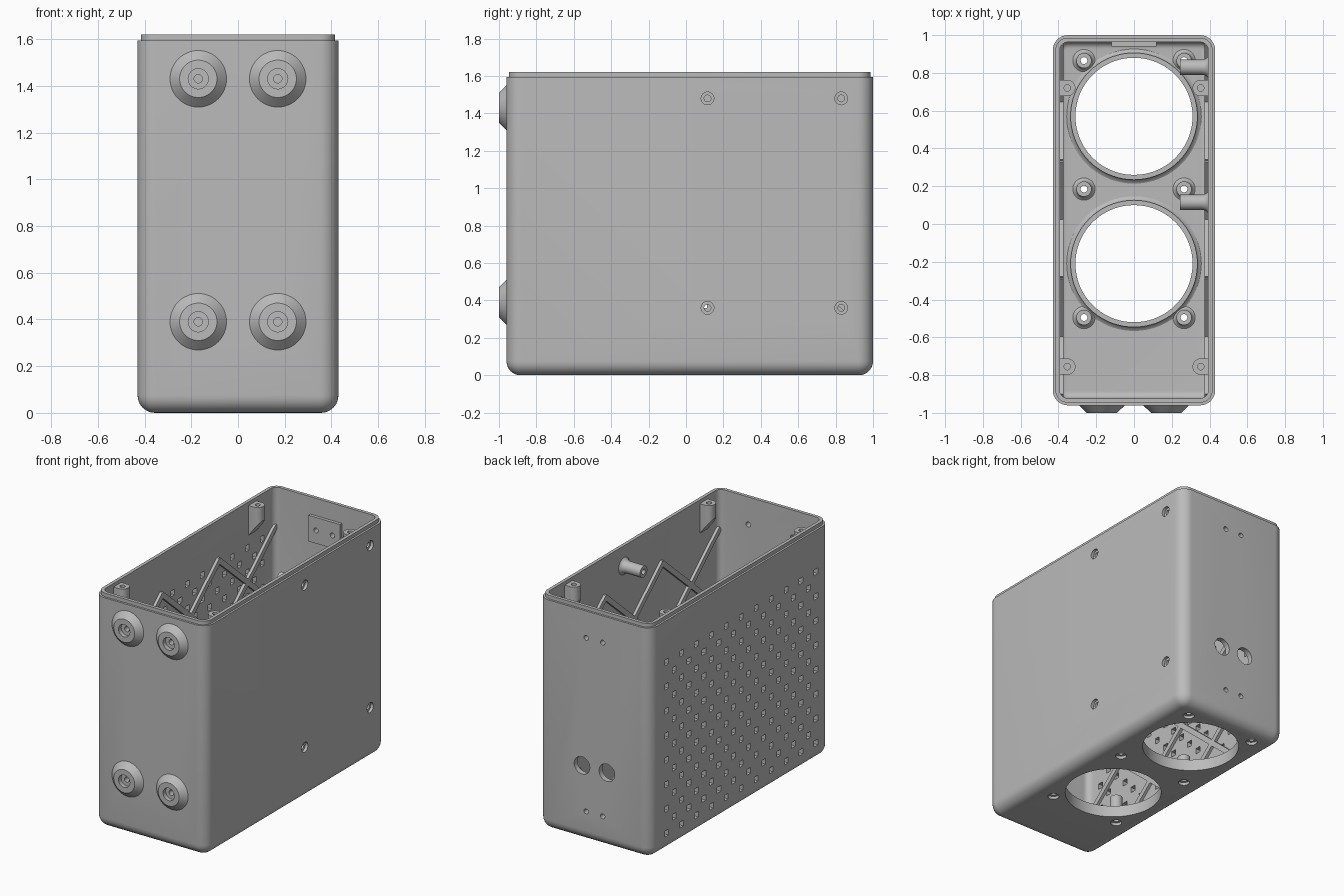
import bpy, bmesh, math
from math import sin, cos, pi, radians
from mathutils import Vector, Matrix

if "Cube" in bpy.data.objects:
    bpy.data.objects.remove(bpy.data.objects["Cube"])

HX, HY, CY = 0.43, 0.98, 0.02      # outer half sizes and centre in y
WALL, RIM, TOP = 0.037, 1.595, 1.62
INX = HX - WALL                    # inner face of the side walls
FAN_Y = (0.57, -0.21)
BOSSES = [(x, y) for x in (-0.265, 0.265) for y in (0.865, 0.185, -0.495)]
POSTS = [(y, z) for y in (0.115, 0.83) for z in (0.36, 1.48)]
FEET = [(x, z) for x in (-0.17, 0.17) for z in (0.39, 1.43)]

grey = bpy.data.materials.new("light_grey")
grey.use_nodes = True
COLOR = (0.5, 0.5, 0.5, 1)
grey.diffuse_color = COLOR
grey.node_tree.nodes["Principled BSDF"].inputs["Base Color"].default_value = COLOR
parts = []


def finish(bm, name, keep=True):
    bmesh.ops.recalc_face_normals(bm, faces=bm.faces)
    me = bpy.data.meshes.new(name)
    bm.to_mesh(me)
    bm.free()
    ob = bpy.data.objects.new(name, me)
    bpy.context.collection.objects.link(ob)
    if keep:
        me.materials.append(grey)
        parts.append(ob)
    else:
        ob.hide_render = True
    return ob


def skin(bm, loops, caps=True, closed=False):
    """Bridge point loops with quads."""
    rings = [[bm.verts.new(p) for p in lp] for lp in loops]
    pairs = list(zip(rings, rings[1:])) + ([(rings[-1], rings[0])] if closed else [])
    for a, b in pairs:
        for i in range(len(a)):
            j = (i + 1) % len(a)
            bm.faces.new((a[i], a[j], b[j], b[i]))
    if caps:
        bm.faces.new(rings[0])
        bm.faces.new(rings[-1])


def aim(origin, axis):
    return Matrix.Translation(origin) @ Vector(axis).to_track_quat('Z', 'Y').to_matrix().to_4x4()


def lathe(name, profile, origin, axis, seg=40):
    """Spin a closed (radius, height) outline about an axis."""
    m = aim(origin, axis)
    bm = bmesh.new()
    loops = [[m @ Vector((r * cos(2 * pi * i / seg), r * sin(2 * pi * i / seg), h))
              for i in range(seg)] for r, h in profile]
    skin(bm, loops, caps=False, closed=True)
    return finish(bm, name)


def add_cyl(bm, origin, axis, r, depth, seg=32):
    bmesh.ops.create_cone(bm, cap_ends=True, segments=seg, radius1=r, radius2=r,
                          depth=depth, matrix=aim(origin, axis))


def add_box(bm, centre, size, rot=None):
    m = Matrix.Translation(centre) @ (rot or Matrix()) @ Matrix.Diagonal((*size, 1))
    bmesh.ops.create_cube(bm, size=1, matrix=m)


def cut(ob, bm):
    tool = finish(bm, "cutter", keep=False)
    mod = ob.modifiers.new("cut", 'BOOLEAN')
    mod.operation, mod.solver, mod.object = 'DIFFERENCE', 'EXACT', tool
    with bpy.context.temp_override(object=ob, active_object=ob):
        bpy.ops.object.modifier_apply(modifier=mod.name)
    bpy.data.objects.remove(tool)


def outline(inset, z, radius=0.08, seg=8):
    r = max(radius - inset, 0.005)
    pts = []
    for q, (sx, sy) in enumerate(((1, 1), (-1, 1), (-1, -1), (1, -1))):
        cx, cy = sx * (HX - inset - r), CY + sy * (HY - inset - r)
        for i in range(seg + 1):
            a = (q + i / seg) * pi / 2
            pts.append((cx + r * cos(a), cy + r * sin(a), z))
    return pts


# Open-topped case: filleted outside, stepped rim, filleted inside
FIL, INF = 0.075, 0.035
steps = [radians(15 * i) for i in range(7)]
bm = bmesh.new()
loops = [outline(FIL * (1 - sin(a)), FIL * (1 - cos(a))) for a in steps]
loops += [outline(0, RIM), outline(0.014, RIM), outline(0.014, TOP), outline(WALL, TOP)]
loops += [outline(WALL + INF * (1 - sin(a)), WALL + INF * (1 - cos(a))) for a in reversed(steps)]
skin(bm, loops)
case = finish(bm, "case")

# Counterbores, fan openings and vent grid
bm = bmesh.new()
for y in FAN_Y:
    add_cyl(bm, (0, y, 0), (0, 0, 1), 0.31, 0.2, 72)
for x, y in BOSSES:
    add_cyl(bm, (x, y, 0), (0, 0, 1), 0.036, 0.04)
for y, z in POSTS:
    add_cyl(bm, (HX, y, z), (1, 0, 0), 0.034, 0.04)
for row in range(15):
    odd = row % 2
    for col in range(11 - odd):
        y = 0.825 - 0.163 * (col + odd / 2)
        add_box(bm, (-HX + 0.02, y, 0.125 + 0.0845 * row), (0.12, 0.04, 0.04))
cut(case, bm)

# Screw and cable holes
bm = bmesh.new()
for x, y in BOSSES:
    add_cyl(bm, (x, y, 0.03), (0, 0, 1), 0.018, 0.1)
for y, z in POSTS:
    add_cyl(bm, (HX - 0.03, y, z), (1, 0, 0), 0.018, 0.1)
for x, z in FEET:
    add_cyl(bm, (x, CY - HY, z), (0, 1, 0), 0.018, 0.15)
for s in (-1, 1):
    add_cyl(bm, (0.095 * s, 1, 0.52), (0, 1, 0), 0.06, 0.15)
    for z in (0.21, 1.41):
        add_cyl(bm, (0.063 * s, 1, z), (0, 1, 0), 0.017, 0.15)
cut(case, bm)

# Raised rings round the fan openings
for y in FAN_Y:
    lathe("fan_ring", [(0.31, 0), (0.36, 0), (0.345, 0.008), (0.336, 0.022), (0.336, 0.045), (0.31, 0.045)],
          (0, y, WALL - 0.002), (0, 0, 1), 72)

# Flared screw bosses on the floor and on the left wall
BOSS = [(0.018, 0), (0.062, 0), (0.05, 0.008), (0.043, 0.02), (0.04, 0.035), (0.04, 0.152), (0.018, 0.152)]
for x, y in BOSSES:
    lathe("floor_boss", BOSS, (x, y, WALL - 0.002), (0, 0, 1))
for y, z in POSTS:
    lathe("wall_post", BOSS, (INX + 0.002, y, z), (-1, 0, 0))

# Conical feet on the front
for x, z in FEET:
    lathe("foot", [(0.018, 0), (0.122, 0), (0.08, 0.041), (0.043, 0.041), (0.043, 0.012), (0.018, 0.012)],
          (x, CY - HY + 0.001, z), (0, -1, 0), 48)

# Crossed ribs inside both side walls
SLOPE, PITCH, Z0, Z1 = 0.87, 0.62, WALL, 1.35
Y0, Y1 = CY - HY + WALL, CY + HY - WALL
for side in (-1, 1):
    bm = bmesh.new()
    for k in range(-5, 7):
        peak = 0.335 + PITCH * k
        for d in (-1, 1):
            # clip each diagonal between the floor, the end walls and the rib top
            ya, yb = sorted((peak, peak + d * (Z1 - Z0) / SLOPE))
            ya, yb = max(ya, Y0), min(yb, Y1)
            if yb - ya < 0.03:
                continue
            za, zb = (Z1 - SLOPE * abs(y - peak) for y in (ya, yb))
            tilt = math.atan2(zb - za, yb - ya)
            add_box(bm, (side * (INX - 0.009), (ya + yb) / 2, (za + zb) / 2),
                    (0.022, math.hypot(yb - ya, zb - za) + 0.015, 0.036),
                    Matrix.Rotation(tilt, 4, 'X'))
    finish(bm, "left_ribs" if side > 0 else "right_ribs")

# Lid screw tabs near the rim, undercut towards the wall
for side in (-1, 1):
    for y in (0.72, -0.755):
        plan = [(INX + 0.003, 0.043)]
        plan += [(0.353 - 0.043 * sin(pi * i / 14), 0.043 * cos(pi * i / 14)) for i in range(15)]
        plan += [(INX + 0.003, -0.043)]
        bm = bmesh.new()
        skin(bm, [[(side * px, y + py, z + t * (INX - px)) for px, py in plan]
                  for z, t in ((1.39, 1.3), (RIM, 0))])
        tab = finish(bm, "lid_tab")
        bm = bmesh.new()
        add_cyl(bm, (side * 0.353, y, RIM), (0, 0, 1), 0.017, 0.16)
        cut(tab, bm)

# Drilled backing plates on the rear wall
for z in (0.21, 1.41):
    bm = bmesh.new()
    add_box(bm, (0, Y1 - 0.01, z), (0.24, 0.024, 0.18))
    plate = finish(bm, "rear_plate")
    bm = bmesh.new()
    for s in (-1, 1):
        add_cyl(bm, (0.063 * s, Y1, z), (0, 1, 0), 0.017, 0.1)
    cut(plate, bm)

# Smooth the round surfaces, keep the edges crisp
bpy.ops.object.select_all(action='DESELECT')
for ob in parts:
    ob.select_set(True)
bpy.context.view_layer.objects.active = case
bpy.ops.object.shade_smooth_by_angle(angle=radians(32))
